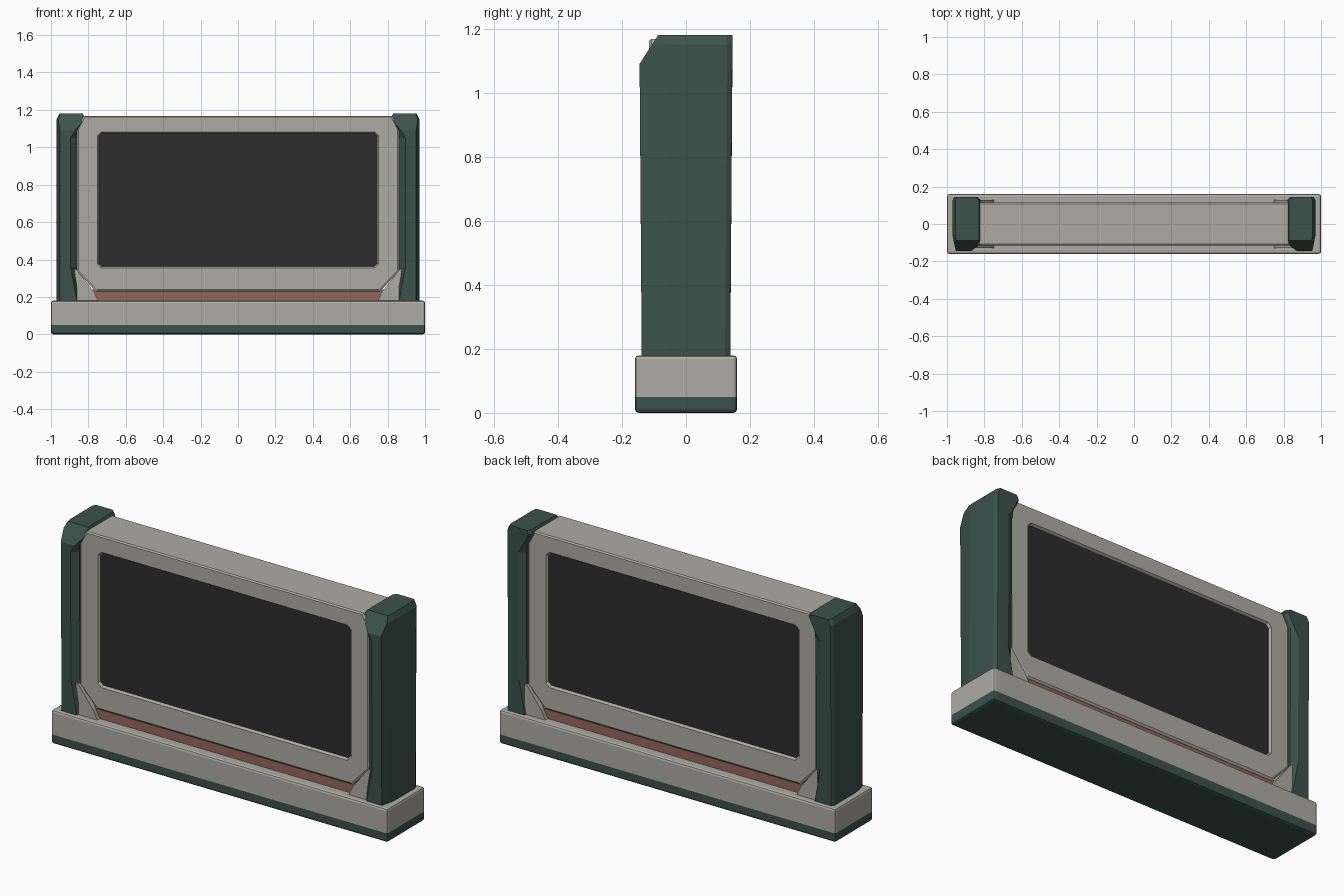
import bpy, bmesh
from mathutils import Vector

if "Cube" in bpy.data.objects:
    bpy.data.objects.remove(bpy.data.objects["Cube"])


def material(name, rgb):
    m = bpy.data.materials.new(name)
    m.diffuse_color = (*rgb, 1)
    m.use_nodes = True
    m.node_tree.nodes["Principled BSDF"].inputs["Base Color"].default_value = m.diffuse_color
    return m


GREY = material("warm grey", (0.42, 0.41, 0.375))
GREEN = material("dark green", (0.045, 0.085, 0.071))
BLACK = material("screen black", (0.027, 0.026, 0.027))
BRICK = material("brick red", (0.30, 0.14, 0.10))


def finish(name, bm, mats, mirror=False):
    bmesh.ops.recalc_face_normals(bm, faces=bm.faces)
    me = bpy.data.meshes.new(name)
    bm.to_mesh(me)
    bm.free()
    ob = bpy.data.objects.new(name, me)
    bpy.context.collection.objects.link(ob)
    for m in mats:
        me.materials.append(m)
    if mirror:
        ob.modifiers.new("mirror", "MIRROR")
    return ob


def loft(rings, cap_mat=0):
    """Join rings of (y, [(x, z), ...]) and cap both ends."""
    bm = bmesh.new()
    loops = [[bm.verts.new((x, y, z)) for x, z in pts] for y, pts in rings]
    n = len(loops[0])
    for a, b in zip(loops, loops[1:]):
        for i in range(n):
            j = (i + 1) % n
            bm.faces.new((a[i], a[j], b[j], b[i]))
    for end in (loops[0], loops[-1]):
        bm.faces.new(end).material_index = cap_mat
    return bm


def box(x, y, z0, z1, bevel=0):
    bm = loft([(s * y, [(-x, z0), (x, z0), (x, z1), (-x, z1)]) for s in (-1, 1)])
    if bevel:
        bmesh.ops.bevel(bm, geom=bm.edges[:], offset=bevel, segments=2,
                        profile=0.5, affect='EDGES')
    return bm


def symmetric(right):
    return right + [(-x, z) for x, z in reversed(right)]


# Base: grey plinth with a green foot band
bm = box(1.0, 0.16, 0.0, 0.18, 0.012)
bmesh.ops.bisect_plane(bm, geom=bm.verts[:] + bm.edges[:] + bm.faces[:],
                       plane_co=(0, 0, 0.05), plane_no=(0, 0, 1))
for f in bm.faces:
    f.material_index = int(f.calc_center_median().z < 0.05)
finish("base", bm, [GREY, GREEN])

# Display panel: bezel and recessed screen on both sides
outer = symmetric([(0.76, 0.23), (0.863, 0.34), (0.863, 1.10), (0.825, 1.168)])
lip = symmetric([(0.752, 0.24), (0.852, 0.345), (0.852, 1.097), (0.818, 1.162)])
rim = symmetric([(0.732, 0.355), (0.752, 0.375), (0.752, 1.062), (0.732, 1.082)])
screen = symmetric([(0.728, 0.363), (0.744, 0.379), (0.744, 1.058), (0.728, 1.074)])
half = [(0.103, screen), (0.116, rim), (0.116, lip), (0.108, outer)]
rings = [(-y, p) for y, p in half] + [(y, p) for y, p in reversed(half)]
finish("display_panel", loft(rings, 1), [GREY, BLACK])

# Brick coloured strip under the panel
finish("lower_strip", box(0.78, 0.106, 0.17, 0.24), [BRICK])

# Corner brackets between panel, base and pillars
bracket = [(0.745, 0.175), (0.875, 0.175), (0.875, 0.35), (0.862, 0.345), (0.772, 0.23)]
finish("corner_brackets", loft([(-0.128, bracket), (0.128, bracket)]), [GREY], True)


# Side pillars with hooked top, chamfered edges and sloped front top
def pillar(xo, xi, hook):
    return [(xi, 0.17), (xi, 0.36), (xi, 1.05), (xi, 1.09), (hook, 1.16),
            (hook + 0.01, 1.18), (xo - 0.015, 1.18), (xo, 1.15), (xo, 0.17)]


def face_ring(xo):
    pts = pillar(xo, 0.895, 0.835)
    pts[0] = (0.86, 0.17)
    pts[3] = (0.865, 1.10)
    return pts


body = pillar(0.97, 0.86, 0.82)
bm = loft([(-0.145, face_ring(0.952)), (-0.118, pillar(0.959, 0.86, 0.82)),
           (-0.062, body), (0.128, body), (0.145, face_ring(0.96))])
cut = bmesh.ops.bisect_plane(bm, geom=bm.verts[:] + bm.edges[:] + bm.faces[:],
                             plane_co=(0, -0.145, 1.09),
                             plane_no=Vector((0, -0.09, 0.058)).normalized(),
                             clear_outer=True)
bmesh.ops.holes_fill(bm, edges=[e for e in bm.edges if e.is_boundary])
for v in bm.verts:  # slight narrowing towards the base
    v.co.y *= 0.945 + 0.055 * min(v.co.z / 1.09, 1)
finish("side_pillars", bm, [GREEN], True)
